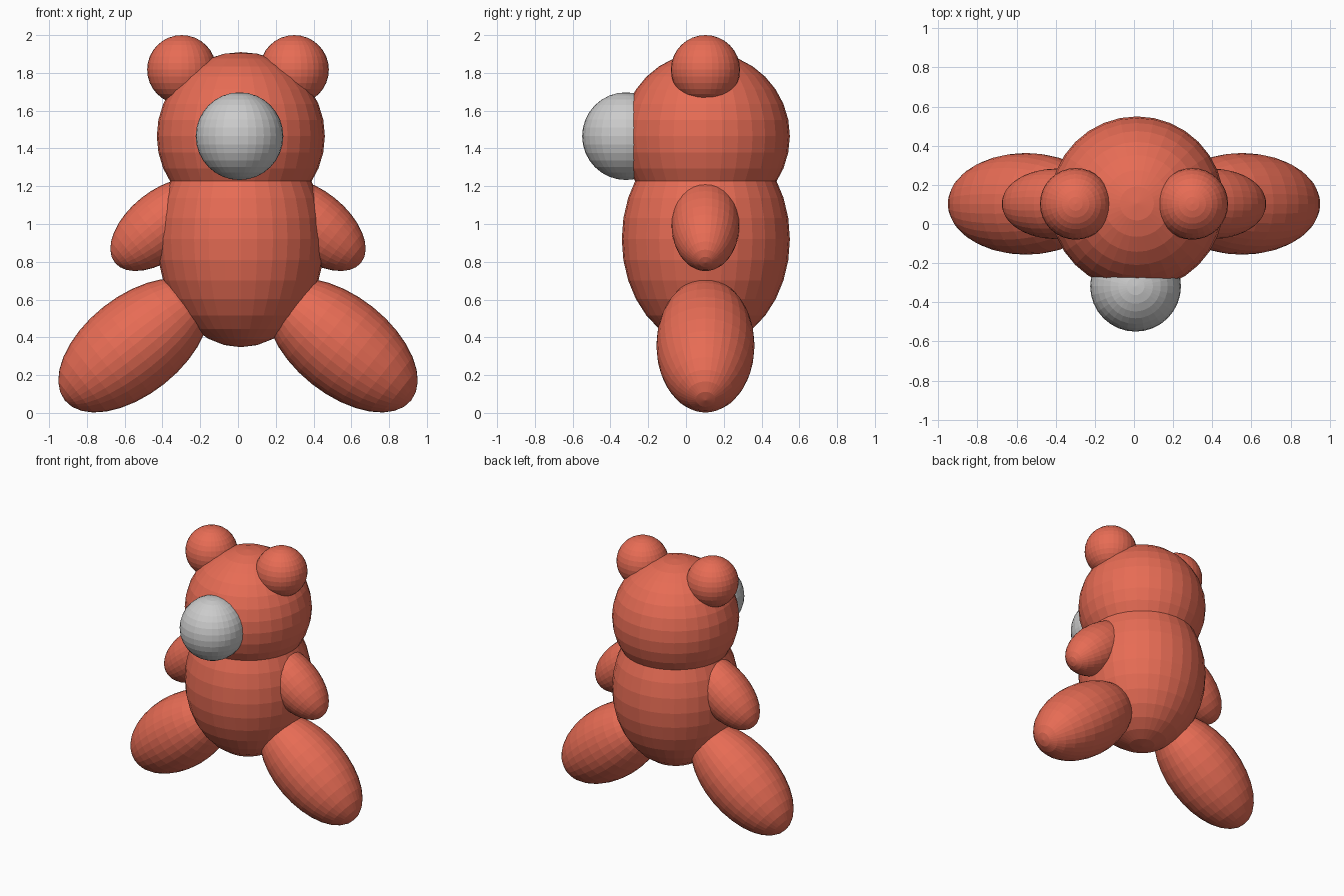
import bpy
from math import radians

if "Cube" in bpy.data.objects:
    bpy.data.objects.remove(bpy.data.objects["Cube"])

fur = bpy.data.materials.new("fur")
fur.diffuse_color = (0.8, 0.15, 0.09, 1)
fur.use_nodes = True
fur.node_tree.nodes["Principled BSDF"].inputs["Base Color"].default_value = fur.diffuse_color


def ball(name, center, radii, tilt=0, material=fur):
    """Flat-shaded ellipsoid, tilted about the y axis."""
    bpy.ops.mesh.primitive_uv_sphere_add(segments=32, ring_count=16, radius=1, location=center,
                                         rotation=(0, radians(tilt), 0))
    obj = bpy.context.object
    obj.name = name
    obj.scale = radii
    if material:
        obj.data.materials.append(material)
    return obj


# Torso, head and grey snout
ball("body", (0.015, 0.105, 0.92), (0.445, 0.445, 0.572))
ball("head", (0.015, 0.105, 1.465), (0.445, 0.445, 0.445))
ball("snout", (0.008, -0.318, 1.465), (0.232, 0.232, 0.232), material=None)

# Mirrored ears, arms and legs
for side, s in (("left", -1), ("right", 1)):
    ball(side + "_ear", (s * 0.298, 0.103, 1.817), (0.183, 0.183, 0.183))
    ball(side + "_arm", (s * 0.4, 0.103, 0.997), (0.18, 0.18, 0.323), -s * 51.3)
    ball(side + "_leg", (s * 0.552, 0.103, 0.357), (0.26, 0.26, 0.467), -s * 51.5)
